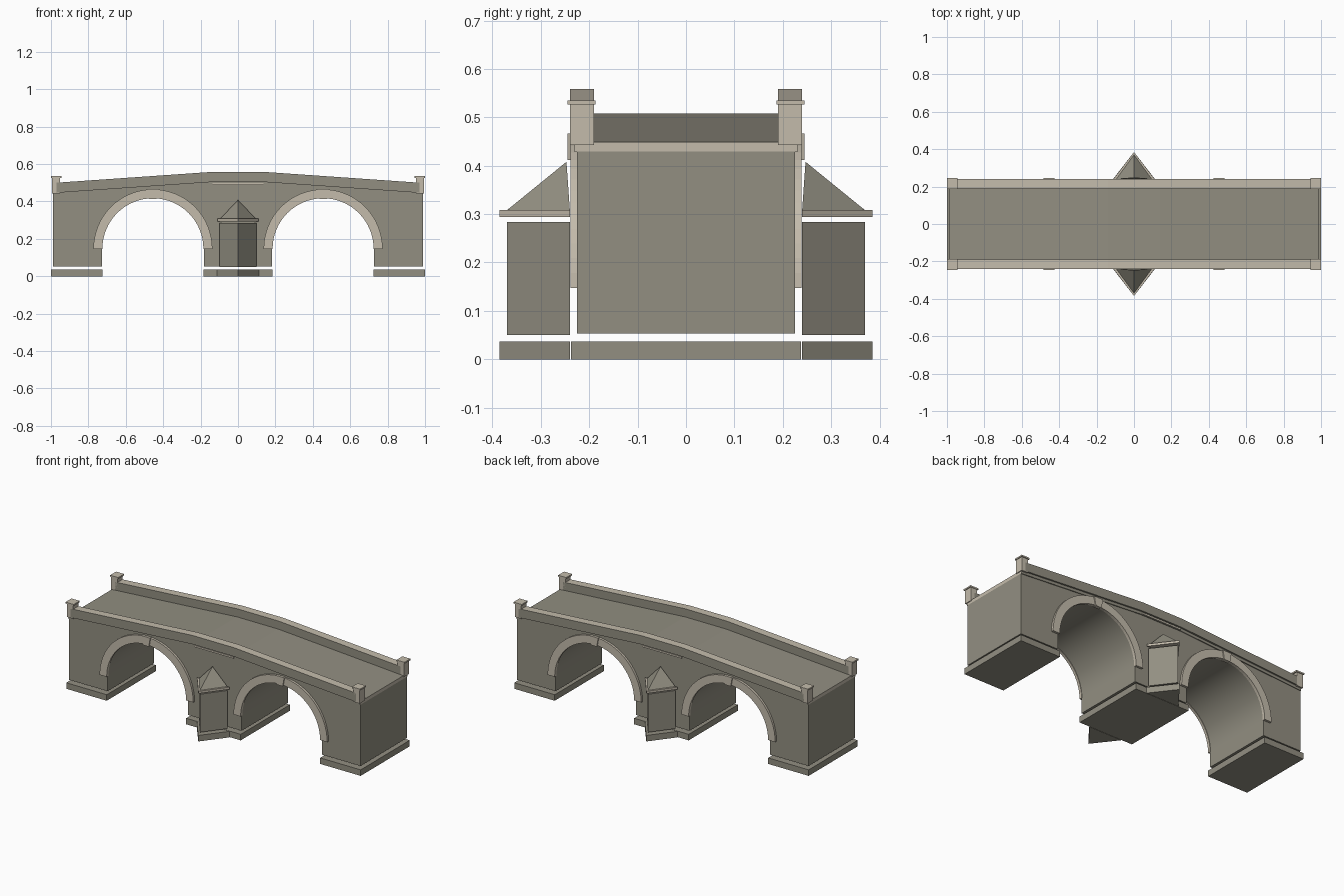
import bpy, bmesh, math
from mathutils import Vector

if "Cube" in bpy.data.objects:
    bpy.data.objects.remove(bpy.data.objects["Cube"], do_unlink=True)


def material(name, rgb):
    m = bpy.data.materials.new(name)
    m.use_nodes = True
    color = (*rgb, 1)
    m.diffuse_color = color
    m.node_tree.nodes["Principled BSDF"].inputs["Base Color"].default_value = color
    return m


STONE = material("grey stone", (0.29, 0.275, 0.222))
TRIM = material("pale trim stone", (0.55, 0.50, 0.41))


def finish(bm, name, mats, rule=None):
    bmesh.ops.recalc_face_normals(bm, faces=bm.faces)
    bm.normal_update()
    if rule:
        for f in bm.faces:
            f.material_index = 1 if rule(f.normal) else 0
    mesh = bpy.data.meshes.new(name)
    bm.to_mesh(mesh)
    bm.free()
    for m in mats:
        mesh.materials.append(m)
    obj = bpy.data.objects.new(name, mesh)
    bpy.context.collection.objects.link(obj)
    return obj


def extrude(name, points, axis, lo, hi, mats, rule=None):
    """Extrude a 2D outline along y (points are x, z) or z (points are x, y)."""
    bm = bmesh.new()
    place = (lambda a, b, t: (a, t, b)) if axis == "y" else (lambda a, b, t: (a, b, t))
    face = bm.faces.new([bm.verts.new(place(a, b, lo)) for a, b in points])
    new = bmesh.ops.extrude_face_region(bm, geom=[face])["geom"]
    step = Vector(place(0, 0, hi - lo))
    bmesh.ops.translate(bm, vec=step, verts=[v for v in new if isinstance(v, bmesh.types.BMVert)])
    return finish(bm, name, mats, rule)


def box(name, x0, x1, y0, y1, z0, z1, mat):
    pts = [(x0, z0), (x1, z0), (x1, z1), (x0, z1)]
    return extrude(name, pts, "y", y0, y1, [mat])


# Road line: level over the middle pier, sloping to both ends
CREST, END, HALF = 0.14, 0.99, 0.225
ROAD_TOP, ROAD_END = 0.508, 0.449


def road_line(offset, end=END):
    low = ROAD_TOP - (ROAD_TOP - ROAD_END) * (end - CREST) / (END - CREST)
    return [(-end, low + offset), (-CREST, ROAD_TOP + offset),
            (CREST, ROAD_TOP + offset), (end, low + offset)]


# Arched body
ARCH_X, SPRING, R_IN, R_OUT, STEPS = 0.455, 0.147, 0.273, 0.318, 32
BASE = 0.053


def arc(cx, r, start=0, stop=math.pi, n=STEPS):
    return [(cx + r * math.cos(start + (stop - start) * i / n),
             SPRING + r * math.sin(start + (stop - start) * i / n)) for i in range(n + 1)]


outline = road_line(-0.02) + [(END, BASE)]
for cx in (ARCH_X, -ARCH_X):
    outline += [(cx + R_IN, BASE)] + arc(cx, R_IN) + [(cx - R_IN, BASE)]
outline.append((-END, BASE))
body = extrude("arched_body", outline, "y", -HALF, HALF, [STONE])
body.data.shade_smooth()
bpy.context.view_layer.objects.active = body
body.select_set(True)
bpy.ops.object.shade_smooth_by_angle(angle=math.radians(20))
body.select_set(False)

# Road slab with pale ends
extrude("road_slab", road_line(-0.021) + road_line(0)[::-1], "y", -0.23, 0.23,
        [STONE, TRIM], lambda n: abs(n.x) > 0.5)

# Footings under the piers
for name, x0, x1 in (("right_footing", -1, -0.725), ("middle_footing", -0.185, 0.185),
                     ("left_footing", 0.725, 1)):
    box(name, x0, x1, -0.238, 0.238, 0, 0.037, STONE)


def span(a, b):
    return min(a, b), max(a, b)


for side, s in (("front", -1), ("back", 1)):
    # Parapet with pale top
    y0, y1 = span(s * 0.19, s * 0.24)
    extrude(side + "_parapet", road_line(-0.004, 0.97) + road_line(0.05, 0.97)[::-1],
            "y", y0, y1, [STONE, TRIM], lambda n: n.z > 0.5)
    a, b = span(s * 0.22, s * 0.236)
    box(side + "_middle_string_course", -0.135, 0.135, a, b, 0.488, 0.499, TRIM)

    for hand, h in (("right", -1), ("left", 1)):
        # End posts
        label = f"{side}_{hand}"
        x0, x1 = span(h * 0.952, h * 0.995)
        box(label + "_post", x0, x1, y0, y1, 0.443, 0.527, TRIM)
        x0, x1 = span(h * 0.945, h)
        c0, c1 = span(s * 0.187, s * 0.245)
        box(label + "_post_cap", x0, x1, c0, c1, 0.526, 0.535, TRIM)

        # Arch ring and keystone
        cx = h * ARCH_X
        r0, r1 = span(s * 0.222, s * 0.239)
        ring = arc(cx, R_IN - 0.003) + arc(cx, R_OUT)[::-1]
        extrude(label + "_arch_ring", ring, "y", r0, r1, [TRIM])
        k0, k1 = span(s * 0.222, s * 0.245)
        key = [(cx - 0.02, 0.412), (cx + 0.02, 0.412), (cx + 0.03, 0.467), (cx - 0.03, 0.467)]
        extrude(label + "_keystone", key, "y", k0, k1, [TRIM])

    # Pointed cutwater: footing, shaft, cap slab and sloping roof
    def wedge(w, tip):
        return [(-w, s * 0.24), (w, s * 0.24), (0, s * tip)]

    extrude(side + "_cutwater_footing", wedge(0.112, 0.385), "z", 0, 0.037, [STONE])
    extrude(side + "_cutwater_shaft", wedge(0.098, 0.37), "z", 0.05, 0.284, [STONE])
    extrude(side + "_cutwater_cap", wedge(0.11, 0.385), "z", 0.294, 0.308, [TRIM])
    bm = bmesh.new()
    base = [bm.verts.new((x, y, 0.308)) for x, y in wedge(0.095, 0.37)]
    apex = bm.verts.new((0, s * 0.247, 0.408))
    bm.faces.new(base)
    for i in range(3):
        bm.faces.new((base[i], base[(i + 1) % 3], apex))
    finish(bm, side + "_cutwater_roof", [STONE])
